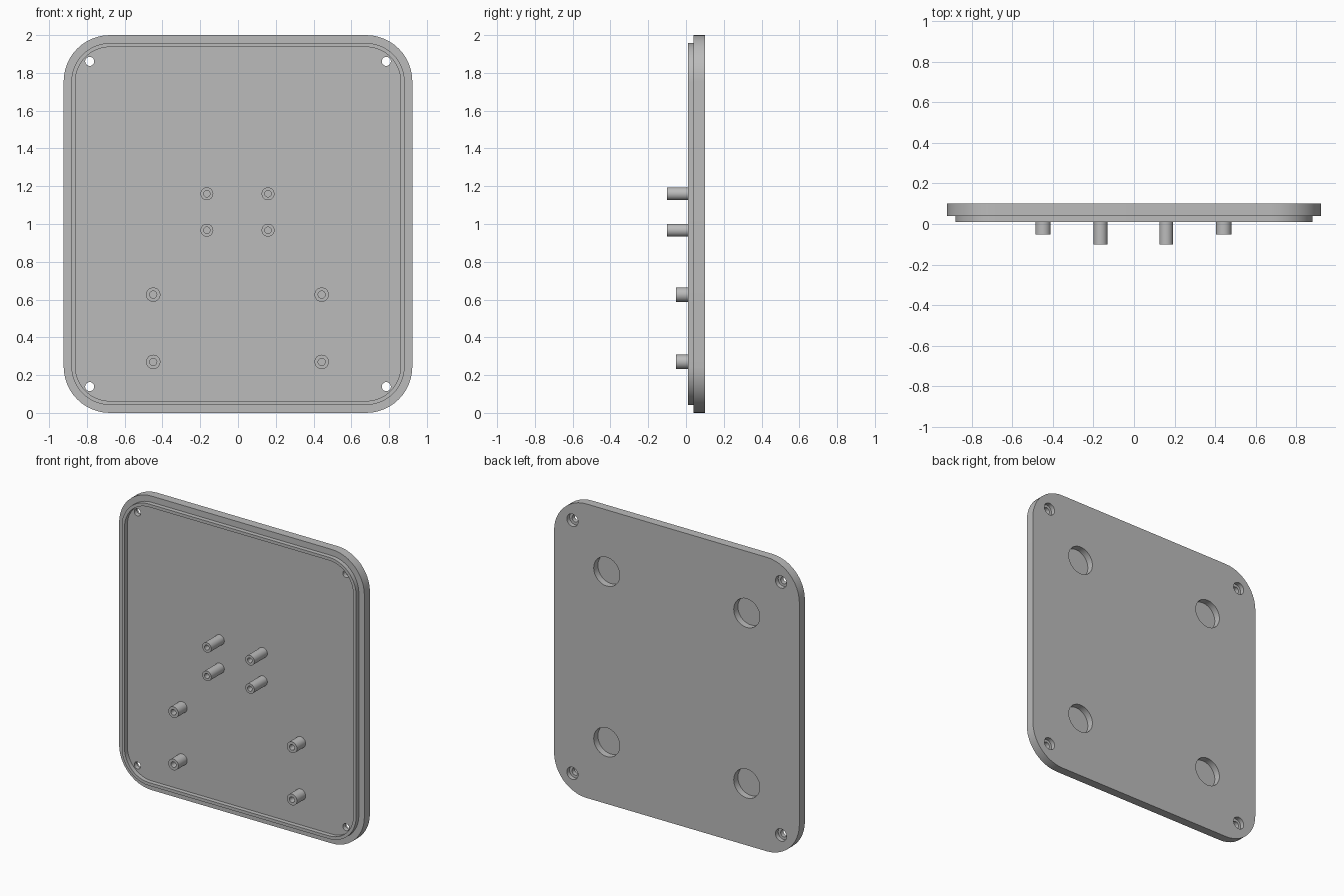
import bpy, bmesh, math

cube = bpy.data.objects.get("Cube")
if cube:
    bpy.data.objects.remove(cube, do_unlink=True)

grey = bpy.data.materials.new("plain grey")
grey.use_nodes = True
COLOUR = (0.5, 0.5, 0.5, 1)
grey.diffuse_color = COLOUR
grey.node_tree.nodes["Principled BSDF"].inputs["Base Color"].default_value = COLOUR


def outline(half_w, half_h, radius, y, steps=12):
    """Rounded rectangle in the xz plane at depth y."""
    points = []
    for quarter, (sx, sz) in enumerate([(1, 1), (-1, 1), (-1, -1), (1, -1)]):
        for i in range(steps + 1):
            a = (quarter + i / steps) * math.pi / 2
            points.append((sx * (half_w - radius) + radius * math.cos(a), y,
                           sz * (half_h - radius) + radius * math.sin(a)))
    return points


def circle(radius, y):
    return outline(radius, radius, radius, y, 8)


def build(name, loops, x=0, z=0, hollow=False):
    """Bridge the loops; cap the ends, or join last to first if hollow."""
    bm = bmesh.new()
    rings = [[bm.verts.new(p) for p in loop] for loop in loops]
    pairs = list(zip(rings, rings[1:]))
    if hollow:
        pairs.append((rings[-1], rings[0]))
    else:
        bm.faces.new(rings[0])
        bm.faces.new(rings[-1])
    n = len(rings[0])
    for a, b in pairs:
        for i in range(n):
            j = (i + 1) % n
            bm.faces.new((a[i], a[j], b[j], b[i]))
    bmesh.ops.remove_doubles(bm, verts=bm.verts, dist=0.00001)
    bmesh.ops.recalc_face_normals(bm, faces=bm.faces)
    mesh = bpy.data.meshes.new(name)
    bm.to_mesh(mesh)
    bm.free()
    mesh.materials.append(grey)
    obj = bpy.data.objects.new(name, mesh)
    obj.location = (x, 0, z)
    bpy.context.collection.objects.link(obj)
    return obj


def select_only(obj):
    bpy.ops.object.select_all(action='DESELECT')
    obj.select_set(True)
    bpy.context.view_layer.objects.active = obj


def cut(target, cutter):
    select_only(target)
    mod = target.modifiers.new("cut", 'BOOLEAN')
    mod.operation = 'DIFFERENCE'
    mod.solver = 'EXACT'
    mod.object = cutter
    bpy.ops.object.modifier_apply(modifier=mod.name)
    bpy.data.objects.remove(cutter, do_unlink=True)


FRONT, BACK, MID = 0.04, 0.10, 1.0

# Cover plate
plate = build("cover_plate", [outline(0.923, 1, 0.245, y) for y in (FRONT, BACK)], z=MID)

# Counterbored screw holes at the corners and round blind pockets in the back
for sx in (-1, 1):
    for sz in (-1, 1):
        cut(plate, build("screw_cutter", [circle(0.024, 0), circle(0.024, 0.07),
                                          circle(0.042, 0.07), circle(0.042, 0.12)],
                         sx * 0.785, MID + sz * 0.861))
        cut(plate, build("pocket_cutter", [circle(0.098, 0.055), circle(0.098, 0.12)],
                         sx * 0.527, MID + sz * 0.58))
parts = [plate]

# Raised locating lip on the inner side
root = FRONT + 0.004
parts.append(build("locating_lip", [
    outline(0.882, 0.958, 0.204, root), outline(0.882, 0.958, 0.204, 0.01),
    outline(0.861, 0.937, 0.183, 0.01), outline(0.861, 0.937, 0.183, root)],
    z=MID, hollow=True))


# Hollow standoffs
def standoffs(name, half_gap, heights, radius, bore, tip):
    for side, sx in (("right", -1), ("left", 1)):
        for level, z in zip(("lower", "upper"), heights):
            parts.append(build(f"{name}_{side}_{level}", [
                circle(radius, root), circle(radius, tip),
                circle(bore, tip), circle(bore, root)],
                sx * half_gap - 0.003, z, hollow=True))


standoffs("long_standoff", 0.162, (0.967, 1.16), 0.034, 0.017, -0.10)
standoffs("short_standoff", 0.446, (0.27, 0.626), 0.038, 0.019, -0.053)

# Smooth round walls, crisp edges
for part in parts:
    select_only(part)
    bpy.ops.object.shade_smooth_by_angle(angle=math.radians(30))
